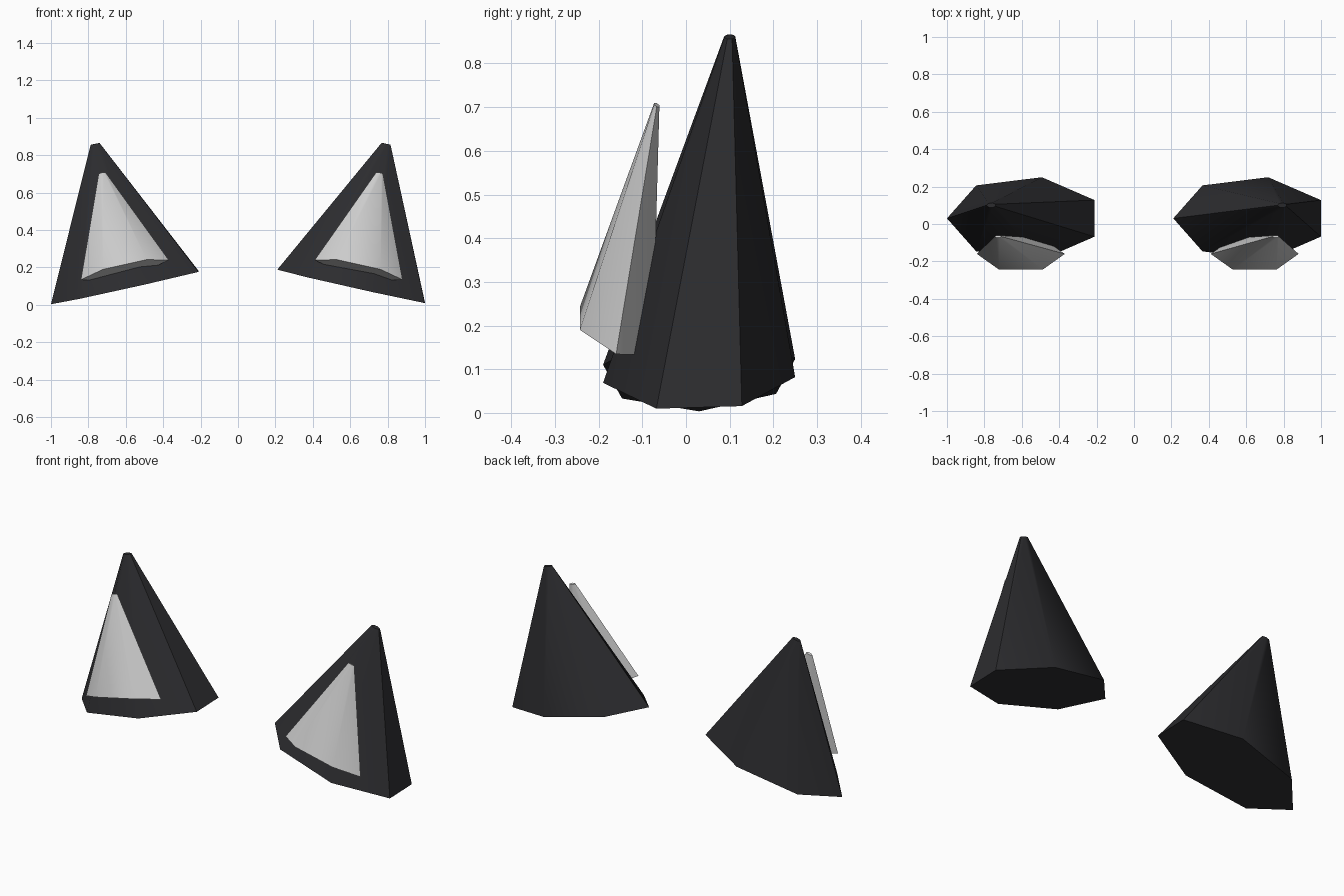
import bpy, bmesh, math

if "Cube" in bpy.data.objects:
    bpy.data.objects.remove(bpy.data.objects["Cube"])


def material(name, color):
    m = bpy.data.materials.new(name)
    m.diffuse_color = color
    m.use_nodes = True
    m.node_tree.nodes["Principled BSDF"].inputs["Base Color"].default_value = m.diffuse_color
    return m


def tapered_cone(name, sides, base, apex, r_base, r_apex, slope, mat, angle):
    """Elliptical faceted cone whose end caps lie on planes with the given x/y slopes."""
    bm = bmesh.new()
    rings = []
    for (cx, cy, cz), (rx, ry) in ((base, r_base), (apex, r_apex)):
        ring = []
        for i in range(sides):
            a = math.pi + math.tau * i / sides
            dx, dy = rx * math.cos(a), ry * math.sin(a)
            ring.append(bm.verts.new((cx + dx, cy + dy, cz + slope[0] * dx + slope[1] * dy)))
        rings.append(ring)
    low, high = rings
    for i in range(sides):
        j = (i + 1) % sides
        bm.faces.new((low[i], low[j], high[j], high[i]))
    bm.faces.new(low[::-1])
    bm.faces.new(high)
    bmesh.ops.recalc_face_normals(bm, faces=bm.faces)
    me = bpy.data.meshes.new(name)
    bm.to_mesh(me)
    bm.free()
    me.materials.append(mat)
    ob = bpy.data.objects.new(name, me)
    bpy.context.collection.objects.link(ob)
    bpy.ops.object.select_all(action='DESELECT')
    ob.select_set(True)
    bpy.context.view_layer.objects.active = ob
    bpy.ops.object.shade_smooth_by_angle(angle=math.radians(angle))
    return ob


dark = material("dark_fur", (0.025, 0.025, 0.028, 1))
light = material("pale_inner", (0.8, 0.8, 0.83, 1))

# Each ear leans outward; both keep the same facet orientation
for label, side, shift in (("left", -1, 0.02), ("right", 1, 0.02)):
    tilt = -0.223 * side
    # Seven-sided outer ear
    tapered_cone(label + "_outer_ear", 7,
                 (0.605 * side + shift, 0.03, 0.096),
                 (0.778 * side + 0.015, 0.10, 0.861),
                 (0.415, 0.2256), (0.025, 0.013), (tilt, 0.03), dark, 50)
    # Six-sided inner ear, set into the front
    tapered_cone(label + "_inner_ear", 6,
                 (0.625 * side + shift, -0.16, 0.187),
                 (0.742 * side + 0.015, -0.067, 0.705),
                 (0.235, 0.096), (0.018, 0.007), (tilt, -0.35), light, 65)
